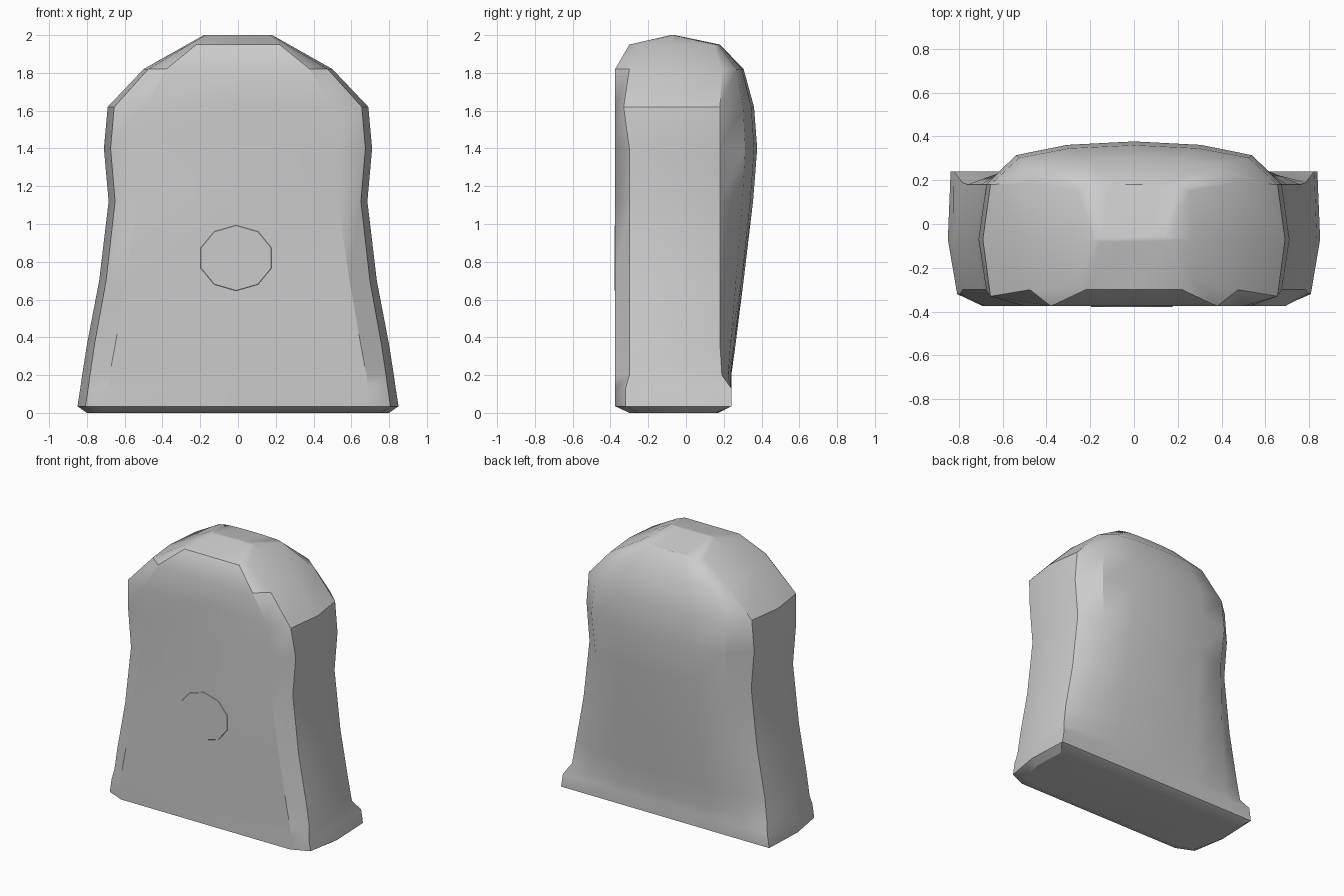
import bpy
import bmesh
import math

cube = bpy.data.objects.get("Cube")
if cube:
    bpy.data.objects.remove(cube, do_unlink=True)

grey = bpy.data.materials.new("soft grey")
grey.use_nodes = True
COLOUR = (0.6, 0.6, 0.6, 1)
grey.diffuse_color = COLOUR
grey.node_tree.nodes["Principled BSDF"].inputs["Base Color"].default_value = COLOUR

MID = -0.07  # depth of the widest line along each flank


def finish(name, bm):
    """Turn a bmesh into a named, smooth-shaded object."""
    bmesh.ops.recalc_face_normals(bm, faces=bm.faces)
    mesh = bpy.data.meshes.new(name)
    bm.to_mesh(mesh)
    bm.free()
    mesh.materials.append(grey)
    obj = bpy.data.objects.new(name, mesh)
    bpy.context.collection.objects.link(obj)
    bpy.ops.object.select_all(action="DESELECT")
    obj.select_set(True)
    bpy.context.view_layer.objects.active = obj
    bpy.ops.object.shade_smooth_by_angle(angle=math.radians(32))
    weighted = obj.modifiers.new("even shading", "WEIGHTED_NORMAL")
    weighted.keep_sharp = True
    return obj


def section(z, flat, front, edge, width, corner, back):
    """Closed outline: flat front, chamfer, flank, then a bowed back."""
    side = 0.95 * width
    cx = 0.985 * width if z < 0.15 else side
    bow = back - corner
    half = [(flat, front), (side, edge), (width, MID), (cx, corner),
            (0.8 * side, corner + 0.68 * bow), (0.45 * side, corner + 0.92 * bow)]
    right = [(0, front)] + half + [(0, back)]
    left = [(-x, y) for x, y in reversed(half)]
    return [(x, y, z) for x, y in right + left]


# Cushion body: height, flat half width, front, front edge, half width, back corner, back
levels = [
    (0.00, 0.62, -0.30, -0.25, 0.80, 0.16, 0.17),
    (0.035, 0.68, -0.375, -0.32, 0.85, 0.24, 0.24),
    (0.13, 0.69, -0.375, -0.32, 0.835, 0.24, 0.24),
    (0.20, 0.68, -0.375, -0.30, 0.825, 0.19, 0.24),
    (0.36, 0.65, -0.375, -0.30, 0.80, 0.18, 0.262),
    (0.70, 0.59, -0.375, -0.30, 0.735, 0.18, 0.305),
    (1.12, 0.53, -0.375, -0.30, 0.685, 0.18, 0.355),
    (1.40, 0.53, -0.375, -0.30, 0.71, 0.18, 0.377),
    (1.62, 0.50, -0.375, -0.33, 0.69, 0.18, 0.36),
    (1.82, 0.38, -0.375, -0.30, 0.50, 0.19, 0.305),
    (1.95, 0.22, -0.30, -0.25, 0.27, 0.15, 0.18),
    (2.00, 0.15, -0.08, -0.075, 0.18, -0.065, -0.06),
]
bm = bmesh.new()
rings = [[bm.verts.new(p) for p in section(*level)] for level in levels]
for low, high in zip(rings, rings[1:]):
    for i in range(len(low)):
        j = (i + 1) % len(low)
        bm.faces.new((low[i], low[j], high[j], high[i]))
bm.faces.new(rings[0])
bm.faces.new(rings[-1])
finish("backrest_cushion", bm)

# Shallow round pad on the front face
bm = bmesh.new()
bmesh.ops.create_cone(bm, cap_ends=True, segments=10, radius1=0.2, radius2=0.195, depth=0.006)
for v in bm.verts:
    v.co = (v.co.x - 0.01, -0.375 - v.co.z, 0.82 + 0.88 * v.co.y)
finish("front_pad", bm)
